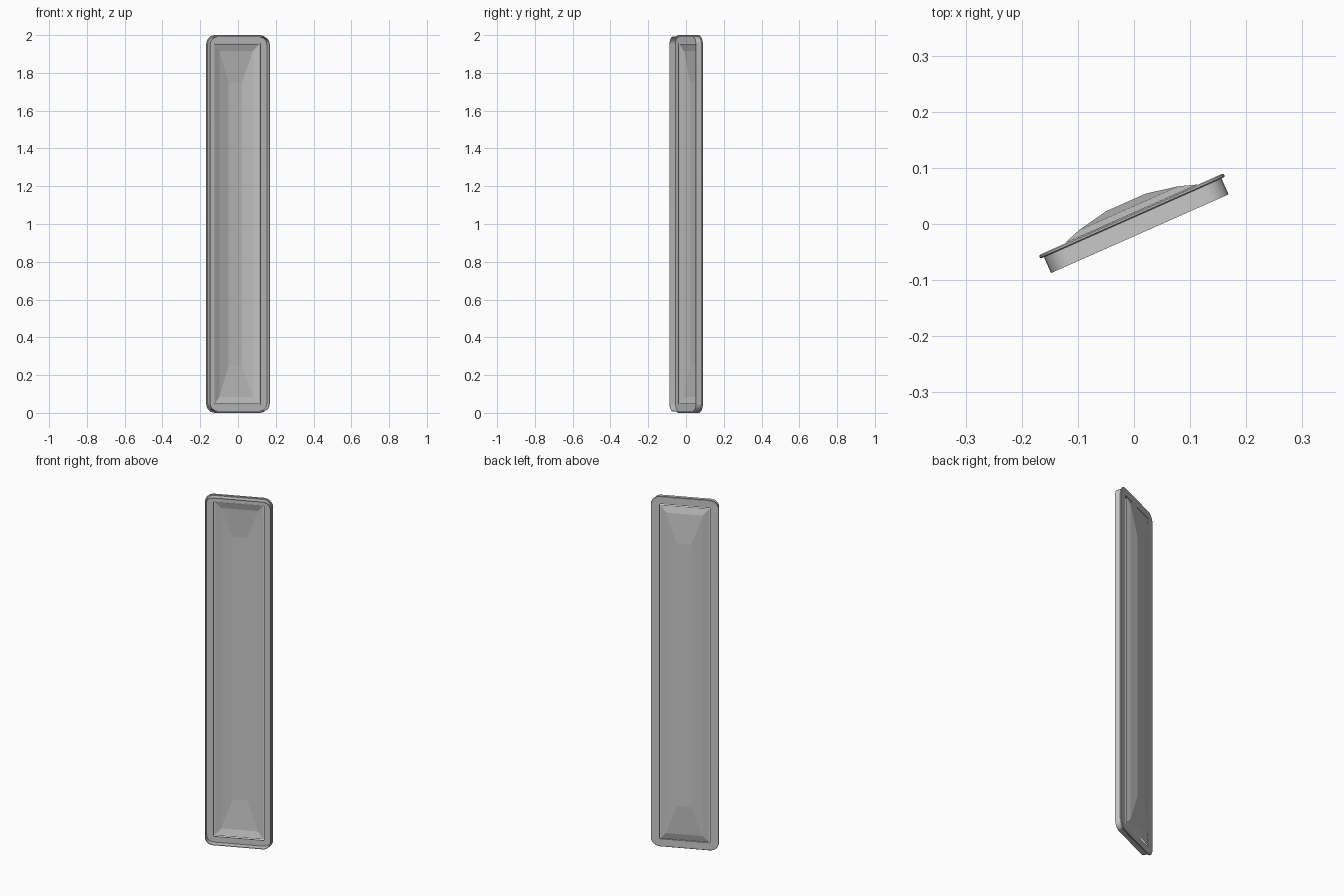
import bpy, bmesh, math
from mathutils import Matrix

cube = bpy.data.objects.get("Cube")
if cube:
    bpy.data.objects.remove(cube)

# One plain light grey for everything
grey = bpy.data.materials.new("light_grey")
grey.use_nodes = True
grey.diffuse_color = (0.58, 0.58, 0.58, 1)
grey.node_tree.nodes["Principled BSDF"].inputs["Base Color"].default_value = (0.58, 0.58, 0.58, 1)

# Panel stands upright, turned about the vertical axis
PLACE = Matrix.Rotation(math.radians(23.9), 4, "Z") @ Matrix.Translation((0.0024, 0, 1))


def outline(half_w, half_h, depth, radius=0, segs=0):
    """Rectangle with optional rounded corners, at one depth."""
    pts = []
    for i, (sx, sz) in enumerate([(1, 1), (-1, 1), (-1, -1), (1, -1)]):
        for s in range(segs + 1):
            a = math.pi / 2 * (i + (s / segs if segs else 0.5))
            pts.append((sx * (half_w - radius) + radius * math.cos(a), depth,
                        sz * (half_h - radius) + radius * math.sin(a)))
    return pts


def loft(name, loops, closed=False, cap=False):
    """Skin consecutive outlines into one mesh object."""
    bm = bmesh.new()
    rings = [[bm.verts.new(p) for p in loop] for loop in loops]
    pairs = list(zip(rings, rings[1:]))
    if closed:
        pairs.append((rings[-1], rings[0]))
    for a, b in pairs:
        n = len(a)
        for i in range(n):
            j = (i + 1) % n
            bm.faces.new((a[i], a[j], b[j], b[i]))
    if cap:
        bm.faces.new(rings[-1])
    bmesh.ops.recalc_face_normals(bm, faces=bm.faces)
    # An open sheet should face the back
    if cap and sum(f.normal.y for f in bm.faces) < 0:
        bmesh.ops.reverse_faces(bm, faces=bm.faces)
    bm.transform(PLACE)
    mesh = bpy.data.meshes.new(name)
    bm.to_mesh(mesh)
    bm.free()
    mesh.materials.append(grey)
    obj = bpy.data.objects.new(name, mesh)
    bpy.context.collection.objects.link(obj)
    return obj


# Frame: thin rim wall in front, wider soft-edged flange behind, open centre
FRONT, STEP, BACK, SEGS = -0.020, 0.011, 0.018, 6
EDGE = 0.002
frame = loft("frame", [
    outline(0.170, 0.989, FRONT, 0.039, SEGS),
    outline(0.173, 0.992, FRONT, 0.042, SEGS),
    outline(0.173, 0.992, STEP, 0.042, SEGS),
    outline(0.180 - EDGE, 1 - EDGE, STEP, 0.048, SEGS),
    outline(0.180, 1, STEP + EDGE, 0.050, SEGS),
    outline(0.180, 1, BACK - EDGE, 0.050, SEGS),
    outline(0.180 - EDGE, 1 - EDGE, BACK, 0.048, SEGS),
    outline(0.133, 0.956, BACK, 0.004, SEGS),
    outline(0.133, 0.956, STEP + EDGE, 0.004, SEGS),
    outline(0.170, 0.989, STEP + EDGE, 0.039, SEGS),
], closed=True)

# Faceted bulging panel, its border just behind the flange opening
loft("bulged_panel", [
    outline(0.1295, 0.953, 0.0185),
    outline(0.097, 0.915, 0.0295),
    outline(0.039, 0.750, 0.041),
], cap=True)

# Smooth only the rounded corners of the frame
for o in bpy.context.selected_objects:
    o.select_set(False)
frame.select_set(True)
bpy.context.view_layer.objects.active = frame
bpy.ops.object.shade_smooth_by_angle(angle=math.radians(30))
